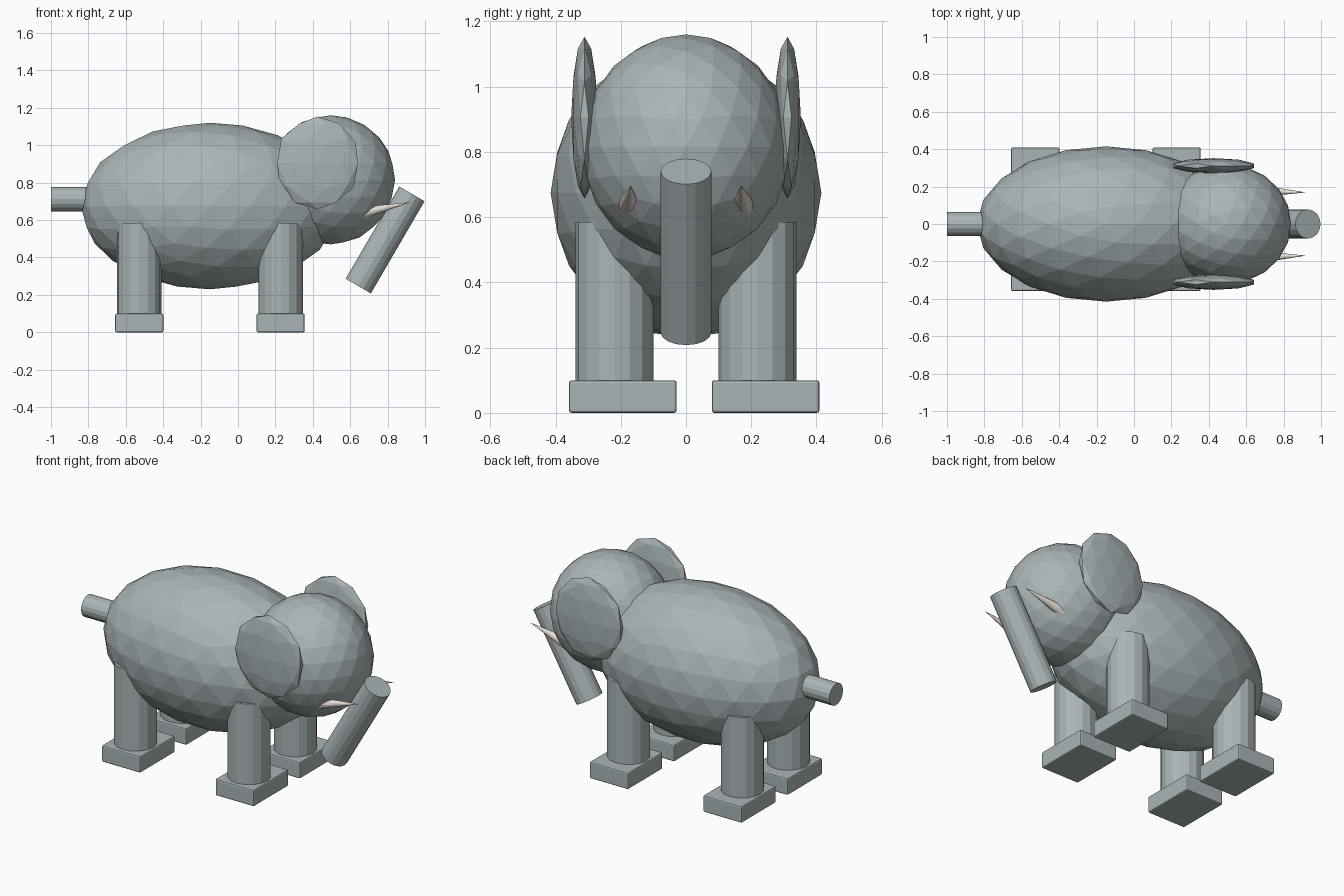
import bpy
from math import radians
from mathutils import Vector

if "Cube" in bpy.data.objects:
    bpy.data.objects.remove(bpy.data.objects["Cube"])


def material(name, rgb):
    m = bpy.data.materials.new(name)
    m.diffuse_color = (*rgb, 1)
    m.use_nodes = True
    m.node_tree.nodes["Principled BSDF"].inputs["Base Color"].default_value = m.diffuse_color
    return m


GREY = material("elephant grey", (0.40, 0.46, 0.47))
IVORY = material("ivory", (0.80, 0.74, 0.67))


def finish(name, mat):
    ob = bpy.context.object
    ob.name = name
    ob.data.materials.append(mat)
    return ob


def ellipsoid(name, centre, radii, detail):
    bpy.ops.mesh.primitive_ico_sphere_add(subdivisions=detail, radius=1, location=centre)
    ob = finish(name, GREY)
    ob.scale = radii
    return ob


def rod(name, start, end, r1, r2, mat, sides=16):
    """Cylinder or cone running from start to end."""
    a, b = Vector(start), Vector(end)
    bpy.ops.mesh.primitive_cone_add(vertices=sides, radius1=r1, radius2=r2,
                                    depth=(b - a).length, location=(a + b) / 2)
    ob = finish(name, mat)
    ob.rotation_euler = (b - a).to_track_quat('Z', 'Y').to_euler()
    return ob


# Body and head
ellipsoid("body", (-0.15, 0, 0.675), (0.69, 0.415, 0.445), 3)
ellipsoid("head", (0.495, 0, 0.815), (0.345, 0.32, 0.345), 3)

# Trunk and tail
rod("trunk", (0.643, 0, 0.247), (0.93, 0, 0.74), 0.078, 0.078, GREY)
rod("tail", (-1.0, 0, 0.712), (-0.72, 0, 0.712), 0.065, 0.065, GREY)

for side, label in ((-1, "right"), (1, "left")):
    # Flat ears and tapered tusks on both sides of the head
    ellipsoid(label + "_ear", (0.425, side * 0.311, 0.905), (0.227, 0.041, 0.248), 2)
    rod(label + "_tusk", (0.61, side * 0.178, 0.625), (0.92, side * 0.169, 0.696),
        0.04, 0.0, IVORY, 12)

    # Legs with block feet, the feet shifted slightly towards +y
    for x, end in ((-0.528, "rear"), (0.228, "front")):
        rod(f"{end}_{label}_leg", (x, side * 0.219, 0.06), (x, side * 0.219, 0.585),
            0.119, 0.119, GREY)
        bpy.ops.mesh.primitive_cube_add(size=1, location=(x, side * 0.219 + 0.025, 0.05))
        foot = finish(f"{end}_{label}_foot", GREY)
        foot.scale = (0.257, 0.33, 0.1)
        bpy.ops.object.transform_apply(location=False, rotation=False, scale=True)
        bevel = foot.modifiers.new("soft edges", 'BEVEL')
        bevel.width = 0.008
        bevel.segments = 2
